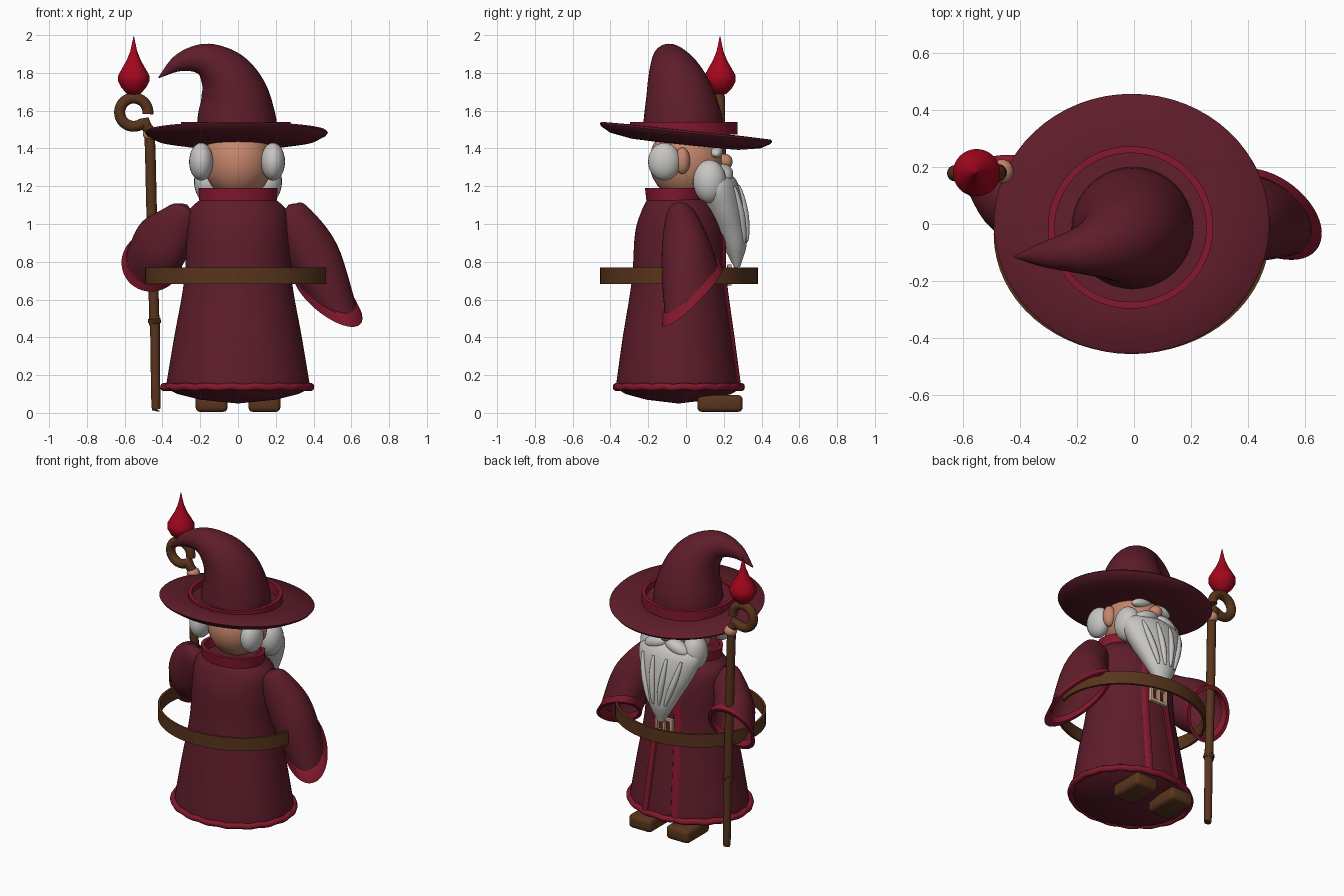
import bpy, bmesh, math
from mathutils import Vector, Matrix

if "Cube" in bpy.data.objects:
    bpy.data.objects.remove(bpy.data.objects["Cube"])


def material(name, rgb):
    m = bpy.data.materials.new(name)
    m.use_nodes = True
    m.diffuse_color = (*rgb, 1)
    bsdf = next(n for n in m.node_tree.nodes if n.type == 'BSDF_PRINCIPLED')
    bsdf.inputs["Base Color"].default_value = (*rgb, 1)
    return m


ROBE = material("dark burgundy cloth", (.112, .012, .023))
TRIM = material("crimson trim", (.225, .009, .026))
WOOD = material("brown wood and leather", (.098, .035, .012))
HAIR = material("pale grey hair", (.57, .56, .545))
SKIN = material("skin", (.56, .24, .15))
BRASS = material("pale brass", (.62, .42, .24))
GEM = material("red crystal", (.37, .002, .012))


def finish(name, bm, mat, angle=40):
    bmesh.ops.recalc_face_normals(bm, faces=bm.faces)
    me = bpy.data.meshes.new(name)
    bm.to_mesh(me)
    bm.free()
    me.materials.append(mat)
    ob = bpy.data.objects.new(name, me)
    bpy.context.collection.objects.link(ob)
    bpy.ops.object.select_all(action='DESELECT')
    ob.select_set(True)
    bpy.context.view_layer.objects.active = ob
    bpy.ops.object.shade_smooth_by_angle(angle=math.radians(angle))
    return ob


def loft(name, rings, mat, n=32, closed=False, caps=True, angle=40):
    """Skin a row of ellipses, each given as centre and two half axes."""
    bm = bmesh.new()
    rows = []
    for c, u, v in rings:
        c, u, v = Vector(c), Vector(u), Vector(v)
        turn = [math.tau * k / n for k in range(n)]
        rows.append([bm.verts.new(c + u * math.cos(a) + v * math.sin(a)) for a in turn])
    for i in range(len(rows) if closed else len(rows) - 1):
        a, b = rows[i], rows[(i + 1) % len(rows)]
        for k in range(n):
            j = (k + 1) % n
            bm.faces.new((a[k], a[j], b[j], b[k]))
    if caps and not closed:
        bm.faces.new(rows[0])
        bm.faces.new(rows[-1])
    return finish(name, bm, mat, angle)


def smooth(points, steps=5):
    """Catmull-Rom interpolation of equal-length tuples."""
    p = [Vector(q) for q in points]
    p = [2 * p[0] - p[1]] + p + [2 * p[-1] - p[-2]]
    out = []
    for i in range(1, len(p) - 2):
        a, b, c, d = p[i - 1:i + 3]
        for s in range(steps):
            t = s / steps
            out.append(b + (c - a) * t / 2 + (2 * a - 5 * b + 4 * c - d) * t * t / 2
                       + (3 * b - a - 3 * c + d) * t ** 3 / 2)
    return out + [p[-2]]


def tube(name, points, mat, n=16, closed=False, ref=(0, 1, 0)):
    """Round tube through (x, y, z, radius) points."""
    rings, m = [], len(points)
    for i, p in enumerate(points):
        q = points[(i + 1) % m] if closed else points[min(i + 1, m - 1)]
        o = points[i - 1] if closed else points[max(i - 1, 0)]
        t = (Vector(q[:3]) - Vector(o[:3])).normalized()
        u = t.cross(Vector(ref)).normalized()
        r = max(p[3], .001)
        rings.append((p[:3], u * r, u.cross(t) * r))
    return loft(name, rings, mat, n, closed, angle=60)


def stack(name, sections, mat, x=0, n=64, closed=False, angle=40):
    """Level ellipses from (z, rx, ry, cy)."""
    return loft(name, [((x, cy, z), (rx, 0, 0), (0, ry, 0)) for z, rx, ry, cy in sections],
                mat, n, closed, angle=angle)


def band(name, x, y, rx, ry, z0, z1, t, mat):
    return stack(name, [(z0, rx, ry, y), (z1, rx, ry, y), (z1, rx - t, ry - t, y),
                        (z0, rx - t, ry - t, y)], mat, x, closed=True)


def ball(name, c, size, mat, rot=(0, 0, 0)):
    bm = bmesh.new()
    bmesh.ops.create_uvsphere(bm, u_segments=24, v_segments=14, radius=1)
    ob = finish(name, bm, mat, 180)
    ob.location, ob.scale, ob.rotation_euler = c, size, rot
    return ob


def box(name, c, size, mat, bevel):
    bm = bmesh.new()
    bmesh.ops.create_cube(bm, size=1, matrix=Matrix.Translation(c) @ Matrix.Diagonal((*size, 1)))
    bmesh.ops.bevel(bm, geom=bm.edges[:], offset=bevel, segments=3, affect='EDGES', profile=.5)
    return finish(name, bm, mat)


# Robe with a shallow domed underside
body = smooth([(.15, .38, .33, -.04), (.4, .338, .295, -.04), (.7, .285, .25, -.037),
               (.95, .272, .235, -.035), (1.07, .258, .2, -.035), (1.13, .2, .16, -.045)])
dome = [(.05, .004, .004, -.04), (.07, .2, .17, -.04), (.1, .32, .28, -.04), (.13, .378, .33, -.04)]
stack("robe", dome + body, ROBE)
hem = [(-.004 + .388 * math.cos(a), -.038 + .33 * math.sin(a), .137 + .003 * math.sin(18 * a), .02)
       for a in (math.tau * k / 108 for k in range(108))]
tube("hem_trim", hem, TRIM, 10, True, (0, 0, 1))
stack("collar", [(1.125, .205, .158, -.052), (1.19, .21, .165, -.052), (1.19, .188, .143, -.052),
                 (1.125, .18, .138, -.052)], TRIM, closed=True)

# Front opening strips that follow the robe surface
for side, s in (("left", 1), ("right", -1)):
    rings = []
    for z, rx, ry, cy in body:
        x = s * (.115 - .05 * z)
        y = cy + ry * math.sqrt(1 - (x / rx) ** 2)
        rings.append(((x, y, z), (.027, -s * .003, 0), (0, .014, 0)))
    loft("front_trim_" + side, rings, TRIM, 8)

# Belt hoop and buckle
band("belt", -.008, -.037, .484, .418, .683, .77, .016, WOOD)
for z in (.685, .775):
    box("buckle_bar", (0, .23, z), (.13, .024, .02), BRASS, .004)
for x in (-.055, 0, .055):
    box("buckle_post", (x, .23, .73), (.02, .024, .1), BRASS, .004)


# Sleeves: lofted from shoulder to a wide slanted opening with a banded cuff
def sleeve(side, keys, length):
    rings = [(p[:3], p[3:6], p[6:9]) for p in smooth(keys, 6)]
    loft("sleeve_" + side, rings, ROBE, 40, caps=False, angle=70)
    rim = keys[-1]
    back = Vector(rings[-3][0]) - Vector(rings[-1][0])
    c, u, v = Vector(rim[:3]), Vector(rim[3:6]), Vector(rim[6:9])
    up = c + back.normalized() * length
    loft("cuff_" + side, [(up, u * 1.03, v * 1.03), (c, u * 1.11, v * 1.11),
                          (c, u * .95, v * .95), (up, u * .92, v * .92)],
         TRIM, 48, closed=True, angle=50)


sleeve("left", [(.28, -.025, 1.105, .012, 0, .003, 0, .012, 0),
                (.285, -.025, 1.05, .08, 0, .045, 0, .078, 0),
                (.39, -.005, .86, .135, 0, .03, -.02, .125, .06),
                (.475, .035, .615, .15, 0, -.05, -.07, .145, .135)], .055)
sleeve("right", [(-.28, -.025, 1.105, -.012, 0, .003, 0, .012, 0),
                 (-.29, -.02, 1.05, -.08, 0, .045, 0, .078, 0),
                 (-.395, .05, .91, -.13, 0, .06, .01, .1, .11),
                 (-.455, .165, .8, -.145, 0, .01, .015, .07, .142)], .04)

# Shoes
for side, s in (("left", 1), ("right", -1)):
    box("shoe_" + side, (s * .14, .18, .05), (.17, .24, .09), WOOD, .025)

# Head
ball("head", (0, 0, 1.33), (.182, .195, .2), SKIN)
ball("nose", (0, .205, 1.33), (.042, .042, .042), SKIN)
for side, s in (("left", 1), ("right", -1)):
    ball("ear_" + side, (s * .18, -.02, 1.335), (.04, .042, .07), SKIN)
    ball("side_hair_" + side, (s * .19 - .005, -.115, 1.33), (.064, .086, .1), HAIR)
    ball("eyebrow_" + side, (s * .075, .16, 1.385), (.075, .035, .03), HAIR, (0, s * .25, 0))
    ball("moustache_" + side, (s * .075, .2, 1.265), (.09, .05, .045), HAIR, (0, s * .35, 0))
    ball("cheek_beard_" + side, (s * .155, .125, 1.225), (.078, .088, .115), HAIR)

# Beard with raised strands
beard = smooth([(.13, 1.28, .17, .07), (.165, 1.2, .22, .105), (.205, 1.08, .185, .1),
                (.24, .97, .13, .08), (.265, .87, .08, .055), (.272, .77, .02, .015)])
loft("beard", [((0, y, z), (rx, 0, 0), (0, ry, ry * .25)) for y, z, rx, ry in beard], HAIR, 40)
for f in (-.65, -.22, .22, .65):
    part = beard[6:20]
    strand = []
    for i, (y, z, rx, ry) in enumerate(part):
        r = .02 * math.sin(math.pi * (i + 1) / (len(part) + 1)) ** .6
        k = math.sqrt(1 - f * f)
        strand.append((f * rx, y + ry * k, z + ry * .25 * k, r))
    tube("beard_strand", strand, HAIR, 10, ref=(1, 0, 0))

# Hat: tilted brim, open band and curled cone
brim = stack("hat_brim", [(-.065, .1, .095, 0), (-.06, .3, .285, 0), (-.04, .42, .4, 0),
                          (-.012, .474, .45, 0), (.002, .484, .459, 0), (.012, .474, .45, 0),
                          (.015, .3, .285, 0), (.015, .1, .095, 0)], ROBE, angle=60)
brim.location = (-.008, 0, 1.482)
brim.rotation_euler = (math.radians(-6), 0, 0)
band("hat_band", -.012, -.012, .29, .285, 1.475, 1.54, .024, TRIM)
cone = smooth([(-.005, -.015, 1.47, .215), (-.008, -.018, 1.56, .208), (-.022, -.034, 1.68, .182),
               (-.068, -.06, 1.785, .146), (-.145, -.085, 1.855, .103), (-.225, -.098, 1.873, .072),
               (-.32, -.108, 1.848, .043), (-.42, -.115, 1.775, .003)])
tube("hat_cone", cone, ROBE, 40)

# Staff with knot, crook and crystal
staff = smooth([(-.43, .185, .02, .018), (-.435, .185, .06, .024), (-.44, .185, .46, .026),
                (-.442, .185, .49, .036), (-.444, .185, .52, .027), (-.458, .185, 1.1, .028),
                (-.468, .182, 1.46, .028), (-.485, .18, 1.515, .029)])
crook = [(-.552 + .075 * math.cos(a), .178, 1.592 + .075 * math.sin(a), .029)
         for a in (math.radians(-40 - 328 * k / 30) for k in range(31))]
tube("staff", staff + crook, WOOD)
stack("crystal", [(1.68, .004, .004, .18), (1.69, .036, .036, .18), (1.72, .064, .064, .18),
                  (1.755, .083, .083, .18), (1.785, .083, .083, .18), (1.82, .064, .064, .18),
                  (1.865, .038, .038, .18), (1.915, .018, .018, .18), (1.995, .001, .001, .18)],
      GEM, -.552, 32)

# Hand gripping the staff
ball("hand", (-.463, .185, 1.475), (.04, .042, .036), SKIN)
